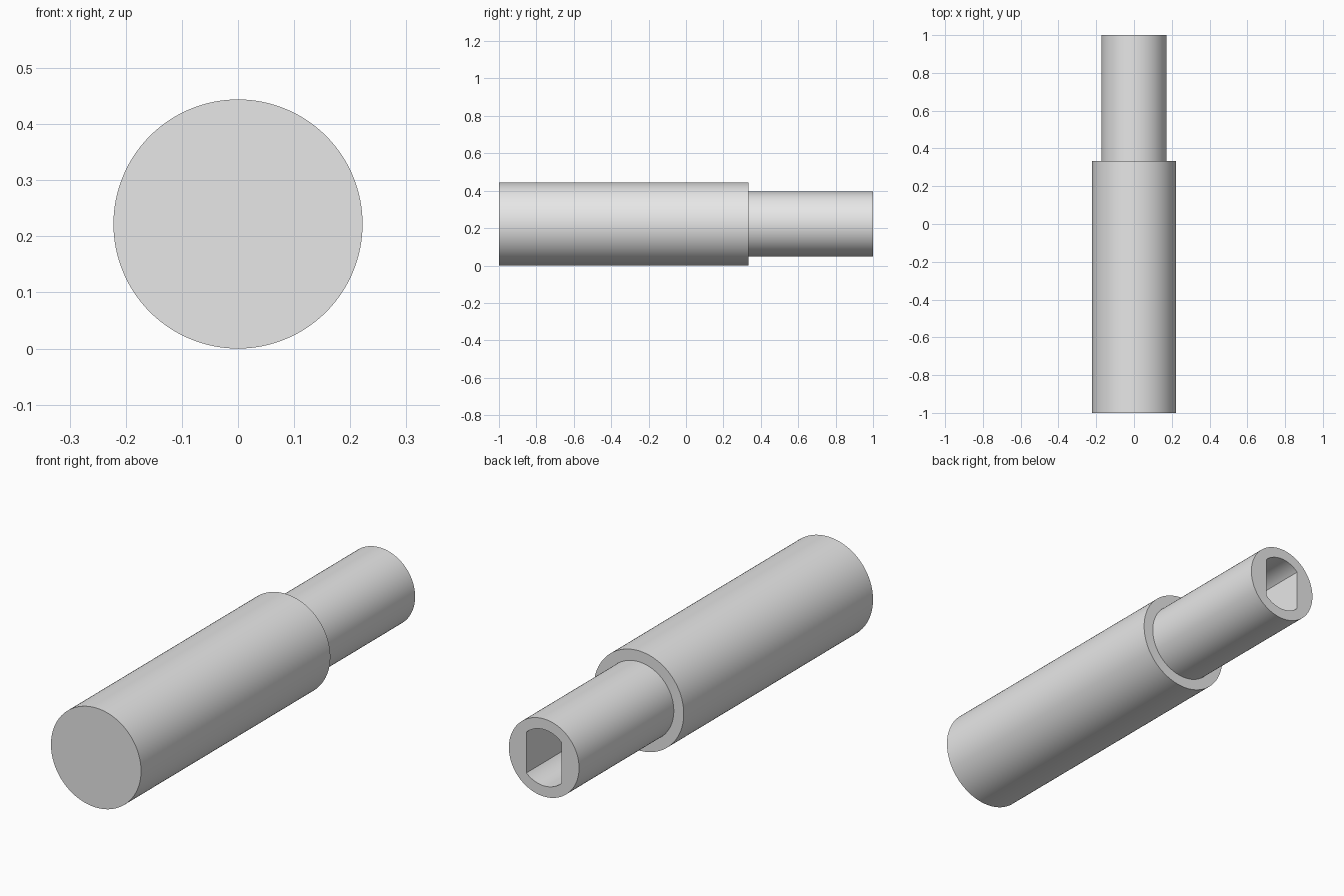
import bpy, bmesh
from math import pi, cos, sin, acos, radians

cube = bpy.data.objects.get("Cube")
if cube:
    bpy.data.objects.remove(cube, do_unlink=True)

QUARTER = 32           # segments per quarter turn
BODY_R, NECK_R = 0.222, 0.173
HOLE_R, HOLE_FLAT = 0.1255, 0.0865
STEP_Y = 0.333

grey = bpy.data.materials.new("plain grey")
grey.use_nodes = True
colour = (0.8, 0.8, 0.8, 1)
grey.diffuse_color = colour
grey.node_tree.nodes["Principled BSDF"].inputs["Base Color"].default_value = colour


def ring(bm, radius, y, flat=None):
    """Circle across the shaft axis, optionally cut by two upright flats."""
    limit = flat or radius
    half = acos(flat / radius) if flat else pi / 4
    corners = [-half, half, pi - half, pi + half, 2 * pi - half]
    verts = []
    for start, end in zip(corners, corners[1:]):
        for i in range(QUARTER):
            a = start + (end - start) * i / QUARTER
            x = max(-limit, min(limit, radius * cos(a)))
            verts.append(bm.verts.new((x, y, BODY_R + radius * sin(a))))
    return verts


# Stepped shaft with a blind double-D socket in the narrow end
bm = bmesh.new()
rings = [
    ring(bm, BODY_R, -1),
    ring(bm, BODY_R, STEP_Y),
    ring(bm, NECK_R, STEP_Y),
    ring(bm, NECK_R, 1),
    ring(bm, HOLE_R, 1, HOLE_FLAT),
    ring(bm, HOLE_R, STEP_Y, HOLE_FLAT),
]
for a, b in zip(rings, rings[1:]):
    for i in range(len(a)):
        j = (i + 1) % len(a)
        bm.faces.new((a[i], a[j], b[j], b[i]))
bm.faces.new(rings[0])     # front end
bm.faces.new(rings[-1])    # socket floor
bmesh.ops.recalc_face_normals(bm, faces=bm.faces)

mesh = bpy.data.meshes.new("stepped_shaft")
bm.to_mesh(mesh)
bm.free()
mesh.materials.append(grey)
shaft = bpy.data.objects.new("stepped_shaft", mesh)
bpy.context.collection.objects.link(shaft)

# Smooth round sides, crisp rims
bpy.ops.object.select_all(action="DESELECT")
shaft.select_set(True)
bpy.context.view_layer.objects.active = shaft
bpy.ops.object.shade_smooth_by_angle(angle=radians(30))
